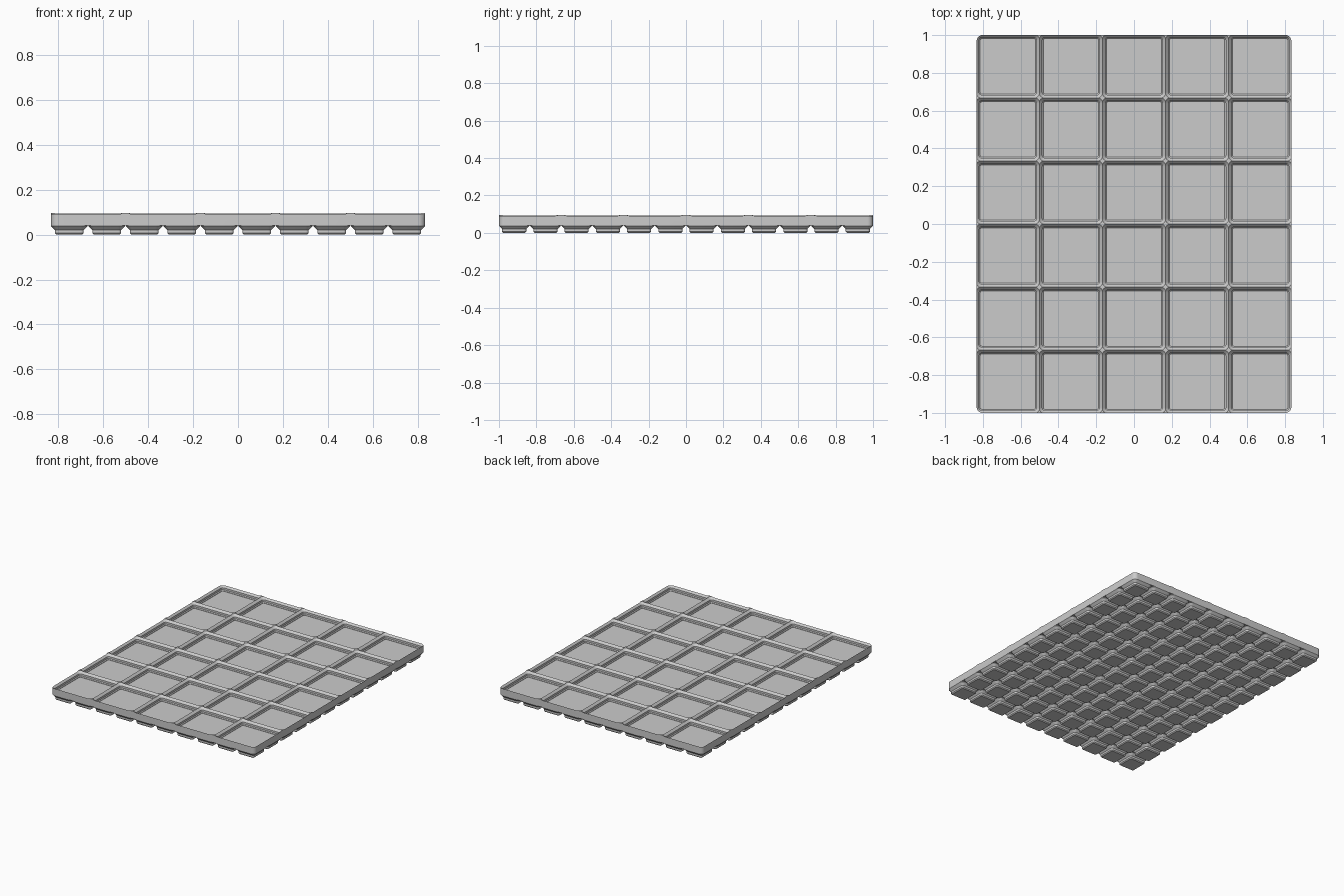
import bpy, bmesh, math

if "Cube" in bpy.data.objects:
    bpy.data.objects.remove(bpy.data.objects["Cube"], do_unlink=True)

COLS, ROWS, PITCH, GAP = 5, 6, 42.0, 0.25      # cell layout in millimetres
S = 2 / (ROWS * PITCH - 2 * GAP)               # millimetres to scene units
BASE, FLOOR, TOP = 5.0, 7.0, 12.0              # heights of the layers

grey = bpy.data.materials.new("plain grey")
grey.use_nodes = True
grey.diffuse_color = (0.6, 0.6, 0.6, 1)
grey.node_tree.nodes["Principled BSDF"].inputs["Base Color"].default_value = (0.6, 0.6, 0.6, 1)


def ring(bm, cx, cy, w, d, r, z, seg=6):
    """Rounded rectangle loop of vertices."""
    verts = []
    for q, (sx, sy) in enumerate(((1, 1), (-1, 1), (-1, -1), (1, -1))):
        for i in range(seg + 1):
            a = (q + i / seg) * math.pi / 2
            x = cx + sx * (w / 2 - r) + r * math.cos(a)
            y = cy + sy * (d / 2 - r) + r * math.sin(a)
            verts.append(bm.verts.new((x * S, y * S, z * S)))
    return verts


def loft(bm, cx, cy, w, d, r, profile):
    """Stacked rounded rectangles; profile lists (height, inset)."""
    rings = [ring(bm, cx, cy, w - 2 * i, d - 2 * i, r - i, z) for z, i in profile]
    n = len(rings[0])
    for lo, hi in zip(rings, rings[1:]):
        for k in range(n):
            j = (k + 1) % n
            bm.faces.new((lo[k], lo[j], hi[j], hi[k]))
    bm.faces.new(rings[0][::-1])
    bm.faces.new(rings[-1])


def finish(name, bm):
    mesh = bpy.data.meshes.new(name)
    bm.to_mesh(mesh)
    bm.free()
    mesh.materials.append(grey)
    ob = bpy.data.objects.new(name, mesh)
    bpy.context.collection.objects.link(ob)
    return ob


def cells(cols, rows, pitch):
    for i in range(cols):
        for j in range(rows):
            yield i, j, (i - (cols - 1) / 2) * pitch, (j - (rows - 1) / 2) * pitch


# Slab with rounded outer corners
bm = bmesh.new()
loft(bm, 0, 0, COLS * PITCH - 2 * GAP, ROWS * PITCH - 2 * GAP, 3.75, [(BASE, 0), (TOP, 0)])
tray = finish("tray_body", bm)

# Stepped pockets, cut in two checkerboard sets so the cutters never overlap
pocket = [(FLOOR, 2.85), (FLOOR + 0.35, 2.85), (FLOOR + 1.05, 2.15),
          (FLOOR + 2.85, 2.15), (TOP, 0), (TOP + 1, 0)]
for parity in (0, 1):
    bm = bmesh.new()
    for i, j, x, y in cells(COLS, ROWS, PITCH):
        if (i + j) % 2 == parity:
            loft(bm, x, y, PITCH + 2 * GAP, PITCH + 2 * GAP, 4, pocket)
    cutter = finish("pocket_cutter", bm)
    cutter.hide_render = True
    cutter.hide_set(True)
    cut = tray.modifiers.new("pockets", 'BOOLEAN')
    cut.operation = 'DIFFERENCE'
    cut.solver = 'EXACT'
    cut.object = cutter

# Bake the cuts and drop the cutters
bpy.context.view_layer.update()
baked = bpy.data.meshes.new_from_object(tray.evaluated_get(bpy.context.evaluated_depsgraph_get()))
tray.modifiers.clear()
tray.data = baked
for ob in [o for o in bpy.data.objects if o.name.startswith("pocket_cutter")]:
    bpy.data.objects.remove(ob, do_unlink=True)

# Half-pitch stepped feet below
foot = [(0, 2.95), (0.8, 2.15), (2.6, 2.15), (4.75, 0), (BASE, 0)]
half = PITCH / 2
bm = bmesh.new()
for i, j, x, y in cells(COLS * 2, ROWS * 2, half):
    loft(bm, x, y, half - 2 * GAP, half - 2 * GAP, 3.75, foot)
feet = finish("feet", bm)

# Smooth the rounded corners, keep the steps sharp
bpy.ops.object.select_all(action='DESELECT')
for ob in (tray, feet):
    ob.select_set(True)
bpy.context.view_layer.objects.active = tray
bpy.ops.object.shade_smooth_by_angle(angle=math.radians(30))
